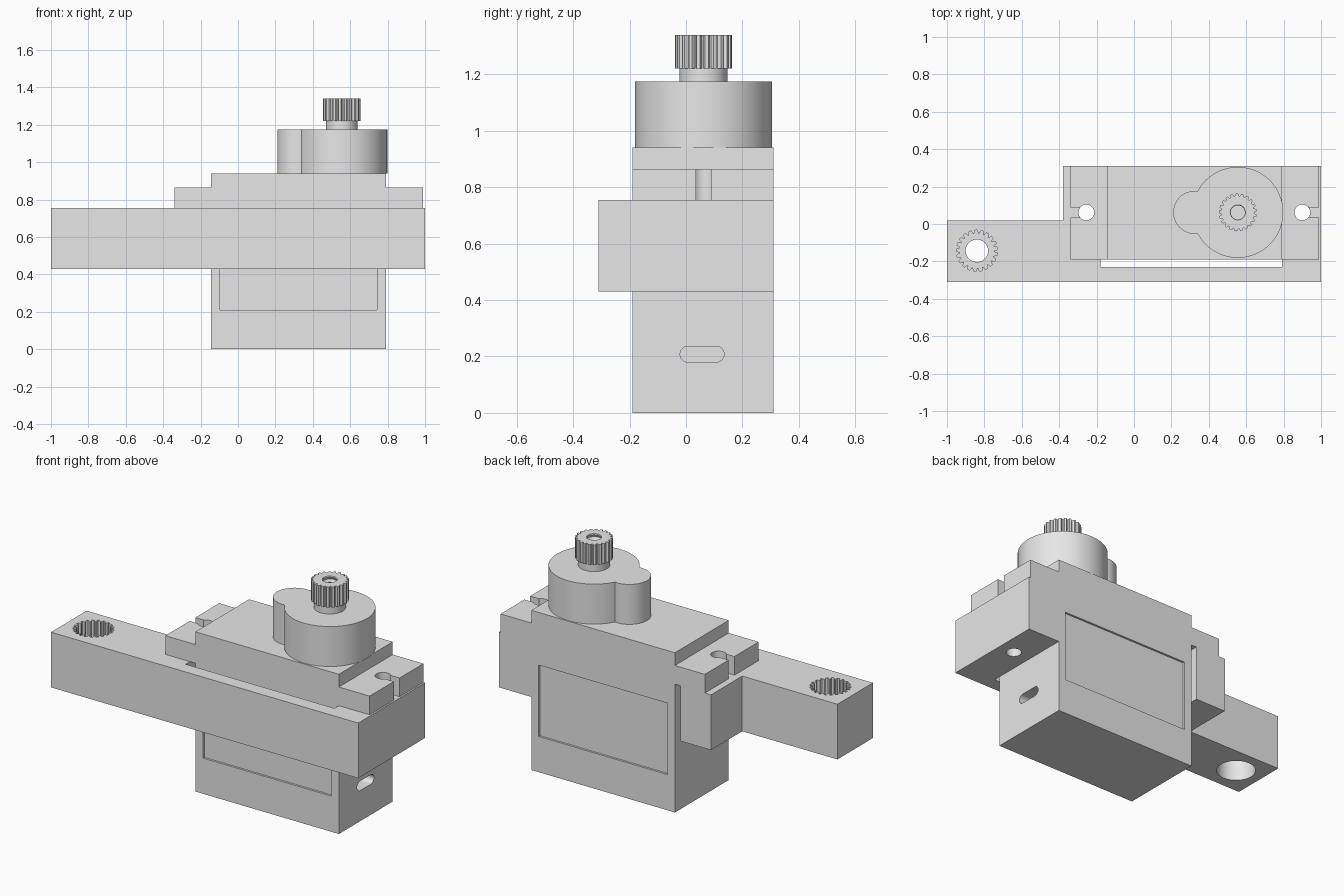
import bpy
import bmesh
from math import sin, cos, pi, radians, atan2

if "Cube" in bpy.data.objects:
    bpy.data.objects.remove(bpy.data.objects["Cube"], do_unlink=True)

grey = bpy.data.materials.new("plain grey")
grey.use_nodes = True
grey.diffuse_color = (0.8, 0.8, 0.8, 1)
grey.node_tree.nodes["Principled BSDF"].inputs["Base Color"].default_value = (0.8, 0.8, 0.8, 1)

AXES = {
    "x": lambda u, v, w: (w, u, v),
    "y": lambda u, v, w: (u, w, v),
    "z": lambda u, v, w: (u, v, w),
}


def loft(name, rings, axis="z"):
    """Skin a stack of (outline, level) rings and cap both ends."""
    bm = bmesh.new()
    loops = [[bm.verts.new(AXES[axis](u, v, w)) for u, v in pts] for pts, w in rings]
    n = len(loops[0])
    for a, b in zip(loops, loops[1:]):
        for i in range(n):
            j = (i + 1) % n
            bm.faces.new((a[i], a[j], b[j], b[i]))
    bm.faces.new(loops[0])
    bm.faces.new(loops[-1])
    bmesh.ops.recalc_face_normals(bm, faces=bm.faces)
    mesh = bpy.data.meshes.new(name)
    bm.to_mesh(mesh)
    bm.free()
    mesh.materials.append(grey)
    ob = bpy.data.objects.new(name, mesh)
    bpy.context.collection.objects.link(ob)
    return ob


def prism(name, pts, lo, hi, axis="z"):
    return loft(name, [(pts, lo), (pts, hi)], axis)


def rect(u0, u1, v0, v1):
    return [(u0, v0), (u1, v0), (u1, v1), (u0, v1)]


def arc(cx, cy, r, a0, a1, n):
    return [(cx + r * cos(a0 + (a1 - a0) * i / n), cy + r * sin(a0 + (a1 - a0) * i / n))
            for i in range(n + 1)]


def circle(cx, cy, r, n=48):
    return arc(cx, cy, r, 0, 2 * pi, n)[:-1]


def gear(cx, cy, r_out, r_in, teeth):
    pts = []
    for i in range(teeth):
        for f, r in ((0, r_in), (0.2, r_out), (0.6, r_out), (0.8, r_in)):
            a = 2 * pi * (i + f) / teeth
            pts.append((cx + r * cos(a), cy + r * sin(a)))
    return pts


def activate(ob):
    bpy.ops.object.select_all(action="DESELECT")
    bpy.context.view_layer.objects.active = ob
    ob.select_set(True)


def cut(cutter, *targets):
    for ob in targets:
        mod = ob.modifiers.new("cut", "BOOLEAN")
        mod.operation = "DIFFERENCE"
        mod.solver = "EXACT"
        mod.object = cutter
        activate(ob)
        bpy.ops.object.modifier_apply(modifier=mod.name)
    bpy.data.objects.remove(cutter, do_unlink=True)


MID = 0.062           # y of the shaft and screw holes
AXLE = 0.555          # x of the shaft
TOP, BOTTOM = 0.755, 0.43
FRONT, BACK = -0.19, 0.31

# Bracket: long arm with an open-backed pocket for the motor case
bracket = prism("bracket_arm", [
    (-1, -0.31), (1, -0.31), (1, BACK), (0.79, BACK), (0.79, -0.23),
    (-0.18, -0.23), (-0.18, BACK), (-0.38, BACK), (-0.38, 0.02), (-1, 0.02)],
    BOTTOM, TOP)

# Motor case with mounting flange and raised lid
case = prism("motor_case", [
    (-0.145, 0), (0.79, 0), (0.79, TOP), (0.99, TOP), (0.99, 0.865), (0.79, 0.865),
    (0.79, 0.94), (-0.145, 0.94), (-0.145, 0.865), (-0.34, 0.865), (-0.34, TOP),
    (-0.145, TOP)], FRONT, BACK, "y")

# Toothed socket, through hole and counterbore at the arm end
sx, sy = -0.84, -0.143
cut(prism("socket_cutter", gear(sx, sy, 0.11, 0.092, 21), TOP - 0.13, TOP + 0.1), bracket)
cut(prism("bore_cutter", circle(sx, sy, 0.06), BOTTOM - 0.1, TOP + 0.1), bracket)
cut(prism("counterbore_cutter", circle(sx, sy, 0.105), BOTTOM - 0.1, BOTTOM + 0.15), bracket)

# Screw holes through flange and bracket, with slots out to the flange ends
for hx, s0, s1 in ((0.9, 0.9, 1.1), (-0.255, -0.5, -0.255)):
    cut(prism("screw_cutter", circle(hx, MID, 0.042, 32), 0.3, 1), bracket, case)
    cut(prism("slot_cutter", rect(s0, s1, MID - 0.027, MID + 0.027), TOP - 0.1, 0.95), case)

# Shallow label panels on front and back of the case
for y in (FRONT, BACK):
    cut(prism("panel_cutter", rect(-0.095, 0.742, 0.21, 0.63), y - 0.012, y + 0.012, "y"), case)

# Rounded cable slot in the side
slot = (arc(0.107, 0.208, 0.028, -pi / 2, pi / 2, 12)
        + arc(0.007, 0.208, 0.028, pi / 2, 3 * pi / 2, 12))
cut(prism("cable_cutter", slot, 0.71, 0.9, "x"), case)

# Gear housing: large round tower with a small lobe
big, small, gap = 0.243, 0.115, 0.23
along = (gap ** 2 + big ** 2 - small ** 2) / (2 * gap)
side = (big ** 2 - along ** 2) ** 0.5
t_big = pi - atan2(side, along)
t_small = atan2(side, gap - along)
outline = (arc(AXLE, MID, big, -t_big, t_big, 64)
           + arc(AXLE - gap, MID, small, t_small, 2 * pi - t_small, 32)[1:-1])
housing = prism("gear_housing", outline, 0.94, 1.175)

# Output shaft and splined head with a threaded screw hole
shaft = prism("output_shaft", circle(AXLE, MID, 0.085), 1.175, 1.22)
spline = prism("splined_head", gear(AXLE, MID, 0.101, 0.088, 21), 1.22, 1.34)
rings = [(circle(AXLE, MID, 0.046 if i % 2 else 0.038, 32), 1.185 + i * 0.015)
         for i in range(12)]
cut(loft("thread_cutter", rings), shaft, spline)

for ob in (bracket, case, housing, shaft, spline):
    activate(ob)
    bpy.ops.object.shade_smooth_by_angle(angle=radians(20))
